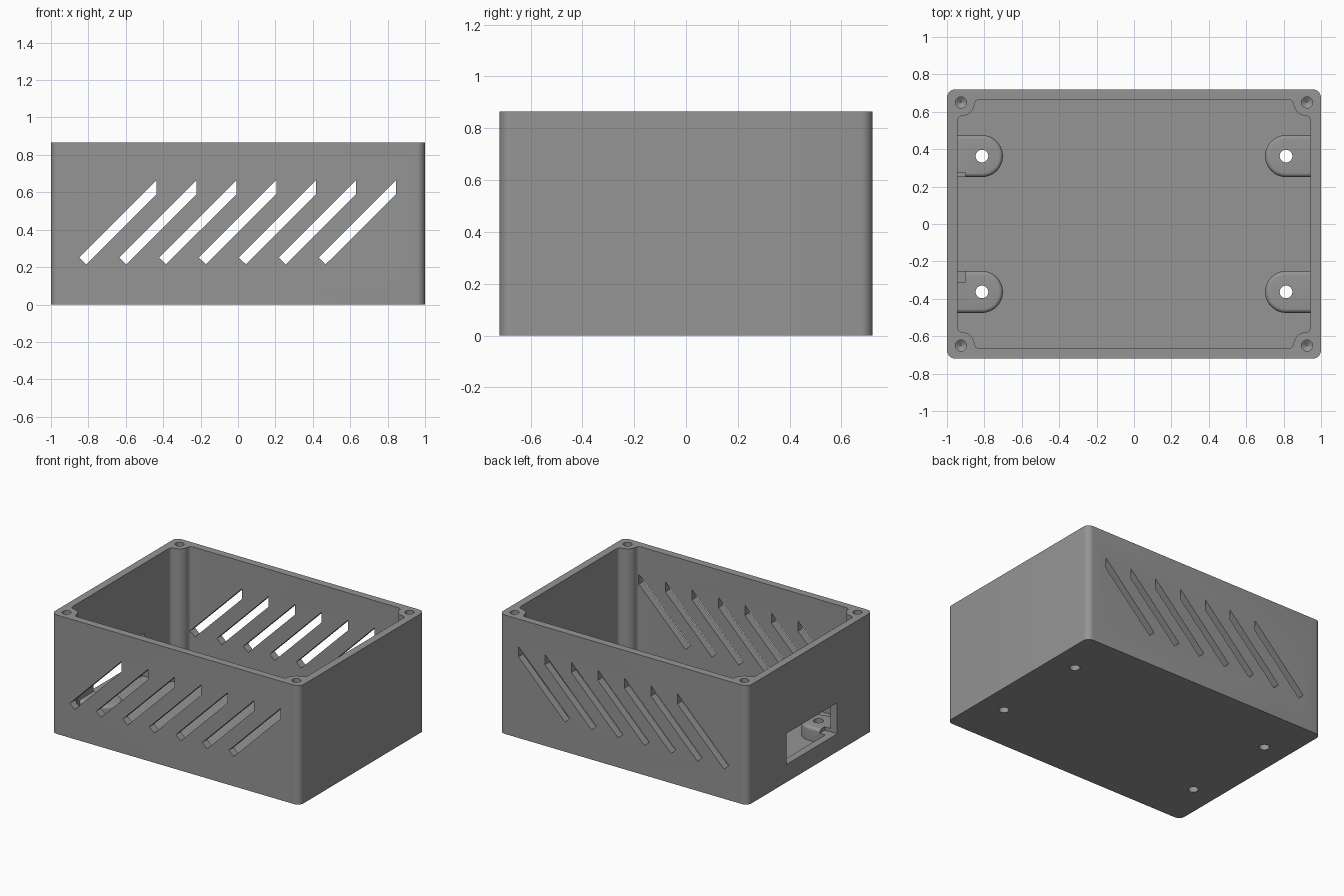
import bpy, bmesh, math
from math import pi, cos, sin, sqrt, atan2

if "Cube" in bpy.data.objects:
    bpy.data.objects.remove(bpy.data.objects["Cube"])

grey = bpy.data.materials.new("grey plastic")
grey.diffuse_color = (0.30, 0.30, 0.30, 1)
grey.use_nodes = True
grey.node_tree.nodes["Principled BSDF"].inputs["Base Color"].default_value = grey.diffuse_color

HX, HY, H = 1.0, 0.72, 0.865      # outer half sizes and height
IX, IY, FLOOR = 0.945, 0.665, 0.055  # cavity half sizes and floor level
SX, SY = 0.925, 0.65              # screw hole positions
PX, PY = 0.813, 0.363             # mounting pad positions


def arc(cx, cy, r, a0, a1, n):
    return [(cx + r * cos(a0 + (a1 - a0) * i / n),
             cy + r * sin(a0 + (a1 - a0) * i / n)) for i in range(n + 1)]


def loft(name, layers):
    """Solid through stacked loops of 3D points, capped at both ends."""
    bm = bmesh.new()
    loops = [[bm.verts.new(p) for p in layer] for layer in layers]
    n = len(loops[0])
    for a, b in zip(loops, loops[1:]):
        for i in range(n):
            j = (i + 1) % n
            bm.faces.new((a[i], a[j], b[j], b[i]))
    bm.faces.new(loops[0][::-1])
    bm.faces.new(loops[-1])
    bmesh.ops.recalc_face_normals(bm, faces=bm.faces)
    me = bpy.data.meshes.new(name)
    bm.to_mesh(me)
    bm.free()
    me.materials.append(grey)
    ob = bpy.data.objects.new(name, me)
    bpy.context.collection.objects.link(ob)
    return ob


def prism(name, pts, z0, z1):
    return loft(name, [[(x, y, z) for x, y in pts] for z in (z0, z1)])


def combine(target, tool, operation):
    mod = target.modifiers.new(operation, 'BOOLEAN')
    mod.operation, mod.solver, mod.object = operation, 'EXACT', tool
    bpy.context.view_layer.objects.active = target
    bpy.ops.object.modifier_apply(modifier=mod.name)
    bpy.data.objects.remove(tool)


def four_corners(quarter):
    """Mirror a +x +y corner path into a closed outline."""
    flip = quarter[::-1]
    return (quarter + [(-x, y) for x, y in flip]
            + [(-x, -y) for x, y in quarter] + [(x, -y) for x, y in flip])


# Outer shell with rounded upright corners
R = 0.045
box = prism("enclosure", four_corners(arc(HX - R, HY - R, R, 0, pi / 2, 8)), 0, H)

# Cavity, leaving a filleted screw post in each corner
post, f = 0.073, 0.025
ux = IX - f
uy = SY - sqrt((post + f) ** 2 - (ux - SX) ** 2)   # fillet centre on side wall
vy = IY - f
vx = SX - sqrt((post + f) ** 2 - (vy - SY) ** 2)   # fillet centre on end wall
t0, t1 = atan2(SY - uy, SX - ux), atan2(SY - vy, SX - vx)
path = (arc(ux, uy, f, 0, t0, 6)
        + arc(SX, SY, post, t0 - pi + 2 * pi, t1 + pi, 10)[1:-1]
        + arc(vx, vy, f, t1, pi / 2, 6))
combine(box, prism("cavity_cutter", four_corners(path), FLOOR, H + 0.1), 'DIFFERENCE')

# Mounting pads with a softened top edge, joined to the side walls
pr, soft = 0.112, 0.022
for sx in (-1, 1):
    for sy in (-1, 1):
        layers = []
        steps = [(0, 0.03)] + [(soft * (1 - cos(a)), 0.155 - soft * (1 - sin(a)))
                               for a in (i * pi / 10 for i in range(6))]
        for inset, z in steps:
            r = pr - inset
            pts = [(0.975, PY + r)] + arc(PX, PY, r, pi / 2, 3 * pi / 2, 24) + [(0.975, PY - r)]
            layers.append([(sx * x, sy * y, z) for x, y in pts])
        combine(box, loft("mounting_pad", layers), 'UNION')

# Bolt holes through the pads, and blind screw holes with a conical end
for sx in (-1, 1):
    for sy in (-1, 1):
        combine(box, prism("bolt_cutter", arc(sx * PX, sy * PY, 0.034, 0, 2 * pi, 24)[:-1],
                           -0.1, 0.3), 'DIFFERENCE')
        drill = [[(x, y, z) for x, y in arc(sx * SX, sy * SY, r, 0, 2 * pi, 20)[:-1]]
                 for r, z in ((0.002, H - 0.27), (0.03, H - 0.25), (0.03, H + 0.1))]
        combine(box, loft("screw_cutter", drill), 'DIFFERENCE')

# Slanted vents through the front and back walls
for i in range(7):
    x0 = -0.435 + i * 0.2133
    vent = [(x0 - 0.414, 0.251), (x0 - 0.376, 0.215), (x0, 0.59), (x0, 0.665)]
    combine(box, loft("vent_cutter", [[(x, y, z) for x, z in vent] for y in (-0.9, 0.9)]),
            'DIFFERENCE')

# Connector window in the left wall
window = [(-0.31, 0.13), (0.275, 0.13), (0.275, 0.355), (-0.31, 0.355)]
combine(box, loft("window_cutter", [[(x, y, z) for y, z in window] for x in (-1.1, -0.9)]),
        'DIFFERENCE')

# Smooth curved faces, keep edges sharp
bpy.ops.object.select_all(action='DESELECT')
box.select_set(True)
bpy.context.view_layer.objects.active = box
bpy.ops.object.shade_smooth_by_angle(angle=math.radians(30))
